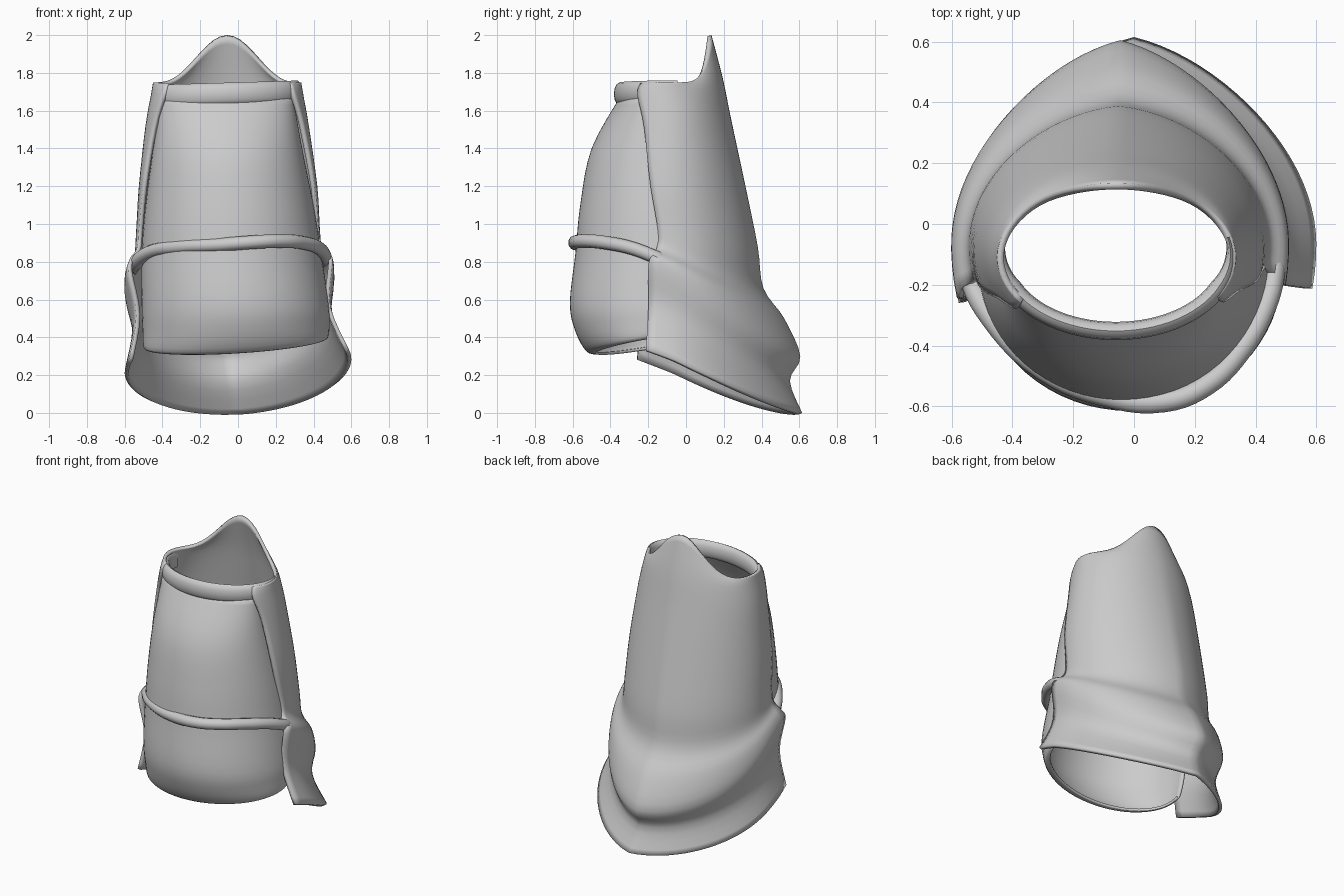
import bpy
from math import sin, cos, radians, pi

if "Cube" in bpy.data.objects:
    bpy.data.objects.remove(bpy.data.objects["Cube"])


def clamp01(v):
    return max(0, min(1, v))


def spline_rows(rows, steps):
    """Catmull-Rom interpolation between rows of section parameters."""
    out = []
    for i in range(len(rows) - 1):
        p0, p1, p2, p3 = (rows[max(0, min(len(rows) - 1, i + d))] for d in (-1, 0, 1, 2))
        for s in range(steps):
            t = s / steps
            out.append([0.5 * (2 * b + (c - a) * t + (2 * a - 5 * b + 4 * c - d) * t ** 2
                               + (3 * b - a - 3 * c + d) * t ** 3)
                        for a, b, c, d in zip(p0, p1, p2, p3)])
    out.append(list(rows[-1]))
    return out


def grid_object(name, rings, thickness=0, tube=False):
    """Skin a grid of points; tube closes each ring."""
    n, m = len(rings), len(rings[0])
    verts = [p for r in rings for p in r]
    faces = []
    for i in range(n - 1):
        for j in range(m if tube else m - 1):
            b = (j + 1) % m
            faces.append((i * m + j, i * m + b, (i + 1) * m + b, (i + 1) * m + j))
    mesh = bpy.data.meshes.new(name)
    mesh.from_pydata(verts, [], faces)
    obj = bpy.data.objects.new(name, mesh)
    bpy.context.collection.objects.link(obj)
    bpy.ops.object.select_all(action='DESELECT')
    bpy.context.view_layer.objects.active = obj
    obj.select_set(True)
    bpy.ops.object.shade_smooth_by_angle(angle=radians(40))
    if thickness:
        mod = obj.modifiers.new("thickness", 'SOLIDIFY')
        mod.thickness = thickness
        mod.offset = -1
    return obj


# Back shell: peaked collar, tapering body, chevron flare and skirt
# left x, right x, centre y, back y, point, half angle, side z, back z, peak power
shell_rows = [
    (-.45, .335, -.11, .135, .00, 122, 1.75, 2.00, 6.5),
    (-.46, .345, -.11, .195, .03, 119, 1.69, 1.77, 3),
    (-.49, .375, -.10, .240, .05, 111, 1.52, 1.55, 1),
    (-.525, .42, -.09, .315, .08, 104, 1.20, 1.20, 1),
    (-.54, .435, -.07, .380, .10, 100, .95, .88, 1),
    (-.55, .45, -.07, .410, .12, 100, .84, .66, 1),
    (-.59, .50, -.07, .520, .16, 100, .77, .50, 1),
    (-.60, .51, -.07, .605, .21, 101, .68, .30, 1),
    (-.56, .50, -.07, .550, .21, 102, .47, .17, 1),
    (-.60, .60, -.07, .615, .21, 102, .25, .00, 1),
]


def shell_ring(row, n=48):
    xl, xr, cy, yb, k, ext, zs, zb, p = row
    cx, rx = (xl + xr) / 2, (xr - xl) / 2
    tilt = .035 * clamp01((.9 - zs) / .2)
    ring = []
    for j in range(n + 1):
        t = 2 * j / n - 1
        a = radians(ext) * t * (1.04 if t < 0 else 1)
        s, c = sin(a), cos(a)
        w = max(c, 0) ** p + min(c, 0) / p ** 2
        y = cy + (yb - cy) * c * (1 - k * abs(s) * (c > 0))
        ring.append((cx + rx * s, y, zs + (zb - zs) * w + tilt * s))
    return ring


grid_object("back_shell", [shell_ring(r) for r in spline_rows(shell_rows, 4)], 0.022)

# Front plate: bulging panel set between the shell edges
# left x, right x, edge y, front y, edge z, front z
plate_rows = [
    (-.41, .29, -.20, -.345, 1.68, 1.68),
    (-.45, .34, -.18, -.50, 1.40, 1.40),
    (-.49, .40, -.15, -.56, 1.10, 1.10),
    (-.51, .44, -.14, -.585, .85, .85),
    (-.51, .48, -.16, -.615, .58, .58),
    (-.505, .485, -.17, -.585, .46, .43),
    (-.50, .48, -.19, -.53, .38, .33),
    (-.48, .46, -.19, -.48, .365, .315),
]


def plate_ring(row, n=36):
    xl, xr, ye, yf, ze, zf = row
    cx, rx = (xl + xr) / 2, (xr - xl) / 2
    ring = []
    for j in range(n + 1):
        b = radians(97) * (1 - 2 * j / n)
        x = cx + rx * sin(b)
        z = ze + (zf - ze) * cos(b) + .06 * x * clamp01((.6 - ze) / .22)
        ring.append((x, ye + (yf - ye) * cos(b), z))
    return ring


grid_object("front_plate", [plate_ring(r) for r in spline_rows(plate_rows, 4)], 0.015)

# Collar rim: rounded upright band across the front, its ends fading into the shell
rim = []
for i in range(45):
    a = radians(165 + 210 * i / 44)
    end = clamp01(min(i, 44 - i) / 8)
    ring = []
    for j in range(12):
        b = 2 * pi * j / 12
        r = .012 * (1 - end) + (.008 + .022 * end) * cos(b)
        x = -.06 + (.37 + r) * cos(a)
        y = -.11 + (.242 + r) * sin(a)
        ring.append((x, y, 1.69 + .03 * x + .06 * sin(b)))
    rim.append(ring)
grid_object("collar_rim", rim, tube=True)

# Waist roll: round bead across the front plate, its ends tucked into the flare
points = [(-.545, -.05, .74), (-.54, -.17, .79), (-.47, -.31, .85), (-.30, -.48, .88),
          (-.10, -.565, .89), (.10, -.585, .905), (.24, -.53, .91), (.35, -.42, .90),
          (.43, -.28, .87), (.462, -.15, .82), (.455, -.05, .78)]
curve = bpy.data.curves.new("waist_roll", 'CURVE')
curve.dimensions = '3D'
curve.bevel_depth = .036
curve.bevel_resolution = 3
curve.resolution_u = 5
curve.use_fill_caps = True
spline = curve.splines.new('BEZIER')
spline.bezier_points.add(len(points) - 1)
for i, (bp, co) in enumerate(zip(spline.bezier_points, points)):
    bp.co = co
    bp.radius = .25 if i in (0, len(points) - 1) else 1
    bp.handle_left_type = bp.handle_right_type = 'AUTO'
bpy.context.collection.objects.link(bpy.data.objects.new("waist_roll", curve))
